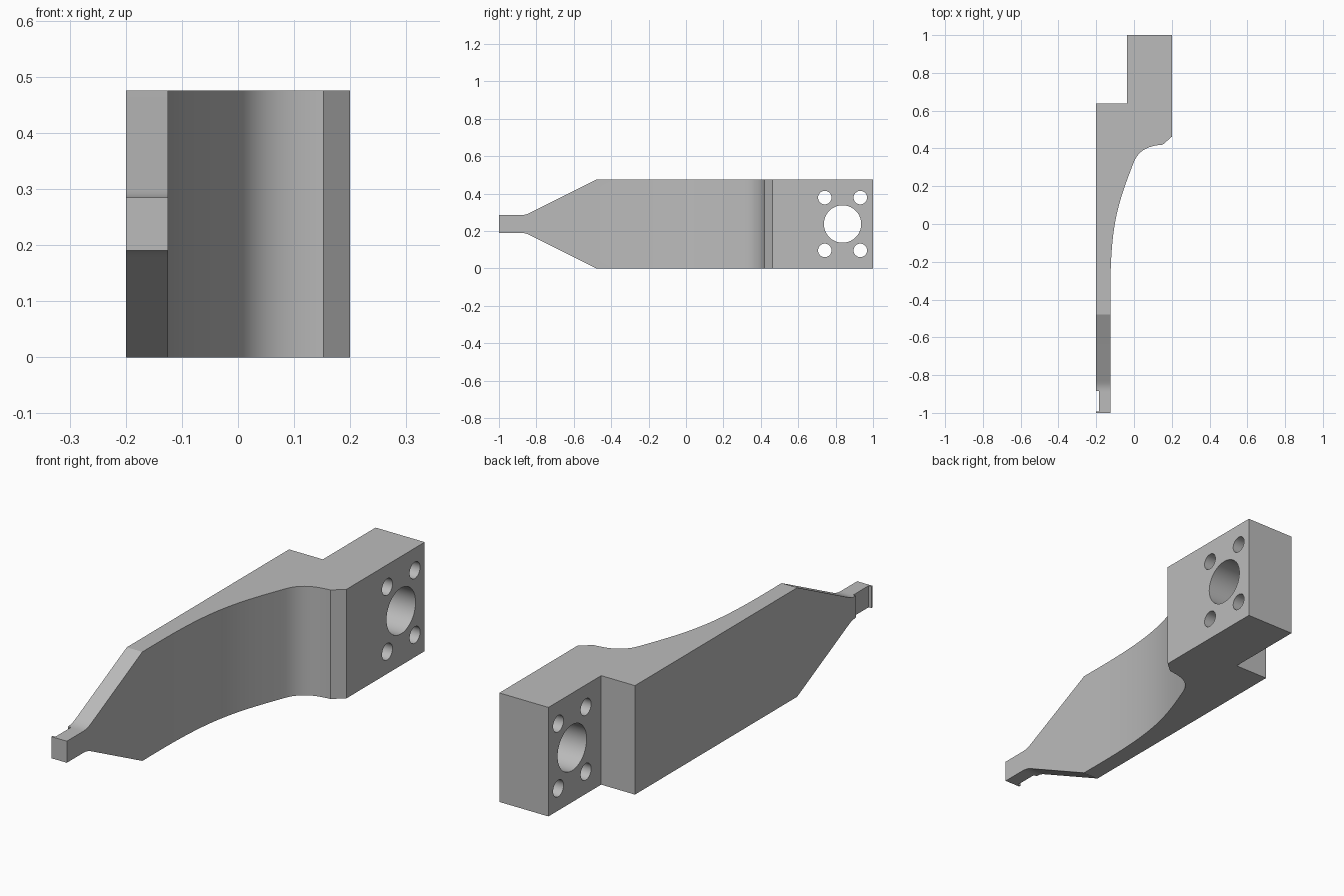
import bpy, bmesh, math
from mathutils import Vector
from mathutils.geometry import interpolate_bezier

cube = bpy.data.objects.get("Cube")
if cube:
    bpy.data.objects.remove(cube, do_unlink=True)

grey = bpy.data.materials.new("plain grey")
grey.use_nodes = True
COLOUR = (0.5, 0.5, 0.5, 1)
grey.diffuse_color = COLOUR
grey.node_tree.nodes["Principled BSDF"].inputs["Base Color"].default_value = COLOUR

HEIGHT = 0.475
MID = HEIGHT / 2


def bezier(a, b, c, d, steps):
    pts = [Vector((p[0], p[1], 0)) for p in (a, b, c, d)]
    return [(p.x, p.y) for p in interpolate_bezier(*pts, steps)]


def prism(name, points, shift):
    """Extrude a closed outline of 3D points along a vector."""
    bm = bmesh.new()
    face = bm.faces.new([bm.verts.new(p) for p in points])
    out = bmesh.ops.extrude_face_region(bm, geom=[face])
    verts = [v for v in out["geom"] if isinstance(v, bmesh.types.BMVert)]
    bmesh.ops.translate(bm, verts=verts, vec=shift)
    bmesh.ops.recalc_face_normals(bm, faces=bm.faces)
    mesh = bpy.data.meshes.new(name)
    bm.to_mesh(mesh)
    bm.free()
    mesh.materials.append(grey)
    obj = bpy.data.objects.new(name, mesh)
    bpy.context.collection.objects.link(obj)
    return obj


def boolean(target, tool, operation):
    bpy.context.view_layer.objects.active = target
    mod = target.modifiers.new("cut", "BOOLEAN")
    mod.operation, mod.object, mod.solver = operation, tool, "EXACT"
    bpy.ops.object.modifier_apply(modifier=mod.name)
    bpy.data.objects.remove(tool, do_unlink=True)


# Plan outline: notched tip, slim arm, swept curve, offset mounting block
plan = [(-0.2, -1), (-0.125, -1)]
plan += bezier((-0.125, -0.36), (-0.125, 0), (-0.085, 0.11), (0, 0.33), 24)
plan += bezier((0, 0.33), (0.03, 0.40), (0.09, 0.415), (0.152, 0.42), 14)[1:]
plan += [(0.2, 0.462), (0.2, 1), (-0.037, 1), (-0.037, 0.637), (-0.2, 0.637),
         (-0.2, -0.885), (-0.186, -0.885), (-0.186, -0.992), (-0.2, -0.992)]
arm = prism("mounting_arm", [(x, y, 0) for x, y in plan], (0, 0, HEIGHT))

# Side outline: tapered nose with filleted neck, mirrored about mid height
upper = [(-1.1, 0.047)]
upper += bezier((-0.89, 0.047), (-0.865, 0.047), (-0.85, 0.052), (-0.83, 0.062), 8)
upper += [(-0.48, MID), (-0.44, 0.3), (1.1, 0.3)]
side = upper + [(y, -h) for y, h in reversed(upper)]
boolean(arm, prism("side_cutter", [(-0.5, y, MID + h) for y, h in side], (1, 0, 0)),
        "INTERSECT")

# Large bore with four bolt holes around it
holes = [(0.837, MID, 0.1)]
holes += [(0.837 + a * 0.095, MID + b * 0.141, 0.036) for a in (-1, 1) for b in (-1, 1)]
for y, z, r in holes:
    ring = [2 * math.pi * i / 40 for i in range(40)]
    circle = [(-0.5, y + r * math.cos(t), z + r * math.sin(t)) for t in ring]
    boolean(arm, prism("hole_cutter", circle, (1, 0, 0)), "DIFFERENCE")

# Smooth curved walls, keep machined edges crisp
bpy.ops.object.select_all(action="DESELECT")
arm.select_set(True)
bpy.context.view_layer.objects.active = arm
bpy.ops.object.shade_smooth_by_angle(angle=math.radians(20))
